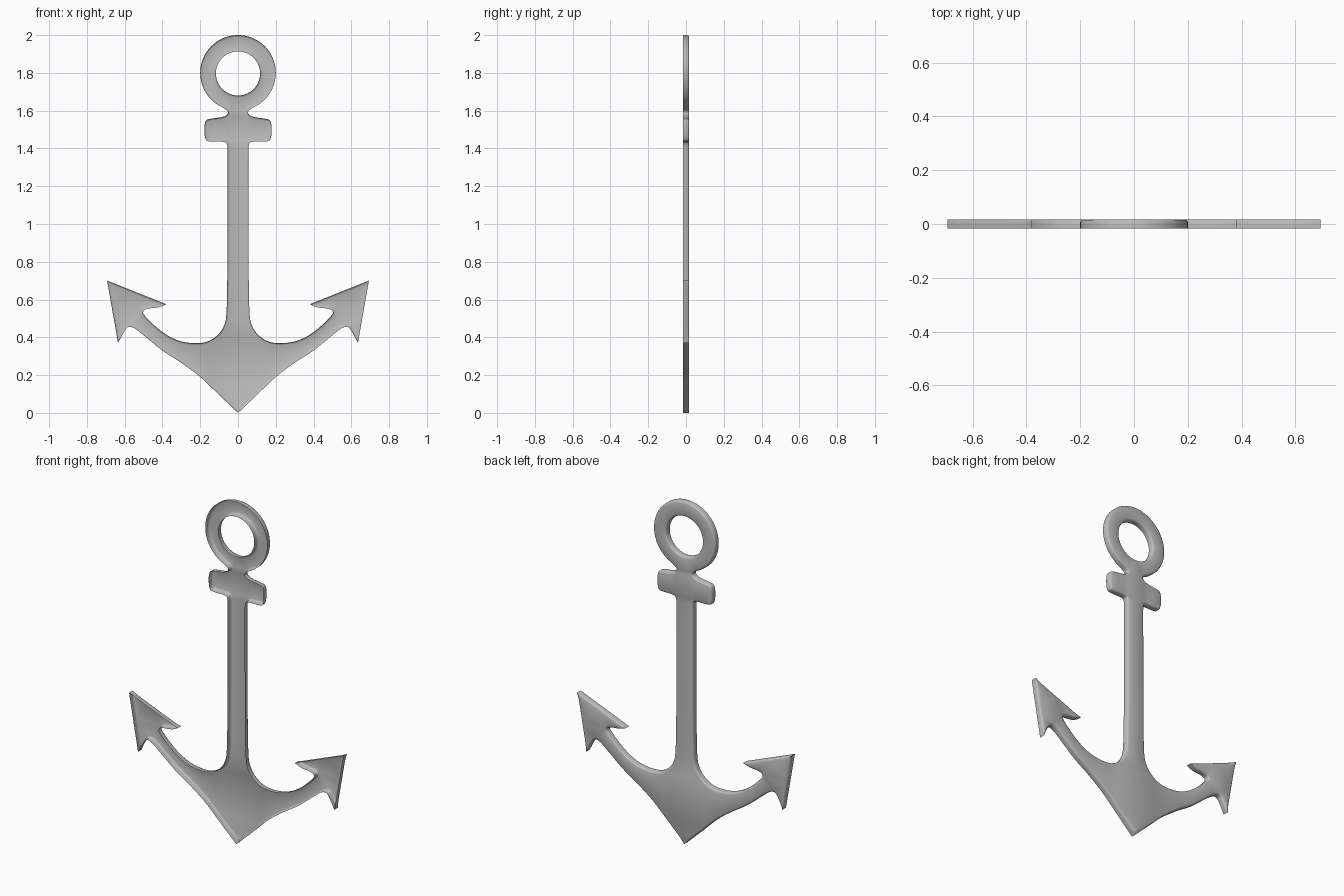
import bpy, bmesh, math
from mathutils import Vector

if "Cube" in bpy.data.objects:
    bpy.data.objects.remove(bpy.data.objects["Cube"])

HALF = 0.017     # half thickness of the relief
EDGE = 0.01      # rounding of the rear rim


def smooth_run(pts, steps=5):
    """Catmull-Rom run through pts; its two ends stay sharp."""
    p = [Vector(q) for q in pts]
    if len(p) == 2:
        return [p[0].lerp(p[1], i / 16) for i in range(16)]
    p = [p[0] * 2 - p[1]] + p + [p[-1] * 2 - p[-2]]
    out = []
    for a, b, c, d in zip(p, p[1:], p[2:], p[3:]):
        for i in range(steps):
            t = i / steps
            out.append(0.5 * (2 * b + (c - a) * t + (2 * a - 5 * b + 4 * c - d) * t ** 2
                              + (3 * b - a - 3 * c + d) * t ** 3))
    return out


def arc(radius, z, start, end, n):
    angles = [math.radians(start + (end - start) * i / n) for i in range(n + 1)]
    return [Vector((radius * math.cos(a), z + radius * math.sin(a))) for a in angles]


# right half of the outline, from the bottom point up to the ring
runs = [
    # underside of the arm
    [(0, 0), (0.1, 0.095), (0.2, 0.19), (0.3, 0.265), (0.4, 0.33), (0.48, 0.395), (0.545, 0.446),
     (0.58, 0.455), (0.6, 0.435), (0.635, 0.37)],
    # fluke
    [(0.635, 0.37), (0.693, 0.70)],
    [(0.693, 0.70), (0.38, 0.575)],
    # top of the arm, curving into the shank
    [(0.38, 0.575), (0.42, 0.559), (0.48, 0.551), (0.502, 0.537), (0.49, 0.51), (0.41, 0.435),
     (0.33, 0.388), (0.25, 0.37), (0.17, 0.375), (0.11, 0.41), (0.075, 0.46), (0.061, 0.53),
     (0.056, 0.75)],
    # shank side
    [(0.056, 0.75), (0.055, 1.39)],
    # crossbar and neck
    [(0.055, 1.39), (0.058, 1.422), (0.075, 1.435), (0.15, 1.437), (0.172, 1.45), (0.178, 1.5),
     (0.172, 1.543), (0.15, 1.556), (0.085, 1.566), (0.056, 1.582), (0.057, 1.6), (0.085, 1.619)],
]
half = [q for r in runs for q in smooth_run(r)] + arc(0.2, 1.8, -64.8, 90, 40)
outline = half + [Vector((-q.x, q.y)) for q in reversed(half[1:-1])]
hole = arc(0.117, 1.797, 360, 0, 56)[:-1]

# the rim rounding fades out at the pointed corners
corners = [Vector((s * x, z)) for s in (-1, 1)
           for x, z in ((0, 0), (0.635, 0.37), (0.693, 0.70), (0.38, 0.575))]


def inset(loop, amount):
    """Move a loop into the material."""
    out = []
    for i, q in enumerate(loop):
        t = (loop[(i + 1) % len(loop)] - loop[i - 1]).normalized()
        fade = min(1, min((q - c).length for c in corners) / 0.05)
        out.append(q + Vector((-t.y, t.x)) * amount * fade)
    return out


# open-fronted relief: side walls, rounded rear rim and a rear face
bm = bmesh.new()
rim_edges = []
section = [(0, -HALF), (0, HALF - EDGE), (0.3 * EDGE, HALF - 0.3 * EDGE), (EDGE, HALF)]
for loop in (outline, hole):
    n = len(loop)
    rows = [[bm.verts.new((q.x, y, q.y)) for q in inset(loop, amount)] for amount, y in section]
    for lower, upper in zip(rows, rows[1:]):
        for i in range(n):
            j = (i + 1) % n
            bm.faces.new((lower[j], lower[i], upper[i], upper[j]))
    rim_edges += [bm.edges.get((rows[-1][i], rows[-1][(i + 1) % n])) for i in range(n)]
bmesh.ops.triangle_fill(bm, use_beauty=True, use_dissolve=False, edges=rim_edges)
bmesh.ops.recalc_face_normals(bm, faces=bm.faces)
bm.normal_update()
if sum(f.normal.y * f.calc_area() for f in bm.faces) < 0:
    bmesh.ops.reverse_faces(bm, faces=bm.faces)

mesh = bpy.data.meshes.new("anchor_relief")
bm.to_mesh(mesh)
bm.free()
grey = bpy.data.materials.new("grey metal")
grey.diffuse_color = (0.5, 0.5, 0.5, 1)
grey.use_nodes = True
grey.node_tree.nodes["Principled BSDF"].inputs["Base Color"].default_value = grey.diffuse_color
mesh.materials.append(grey)

anchor = bpy.data.objects.new("anchor_relief", mesh)
bpy.context.collection.objects.link(anchor)
bpy.context.view_layer.objects.active = anchor
anchor.select_set(True)
bpy.ops.object.shade_smooth_by_angle(angle=math.radians(50))
